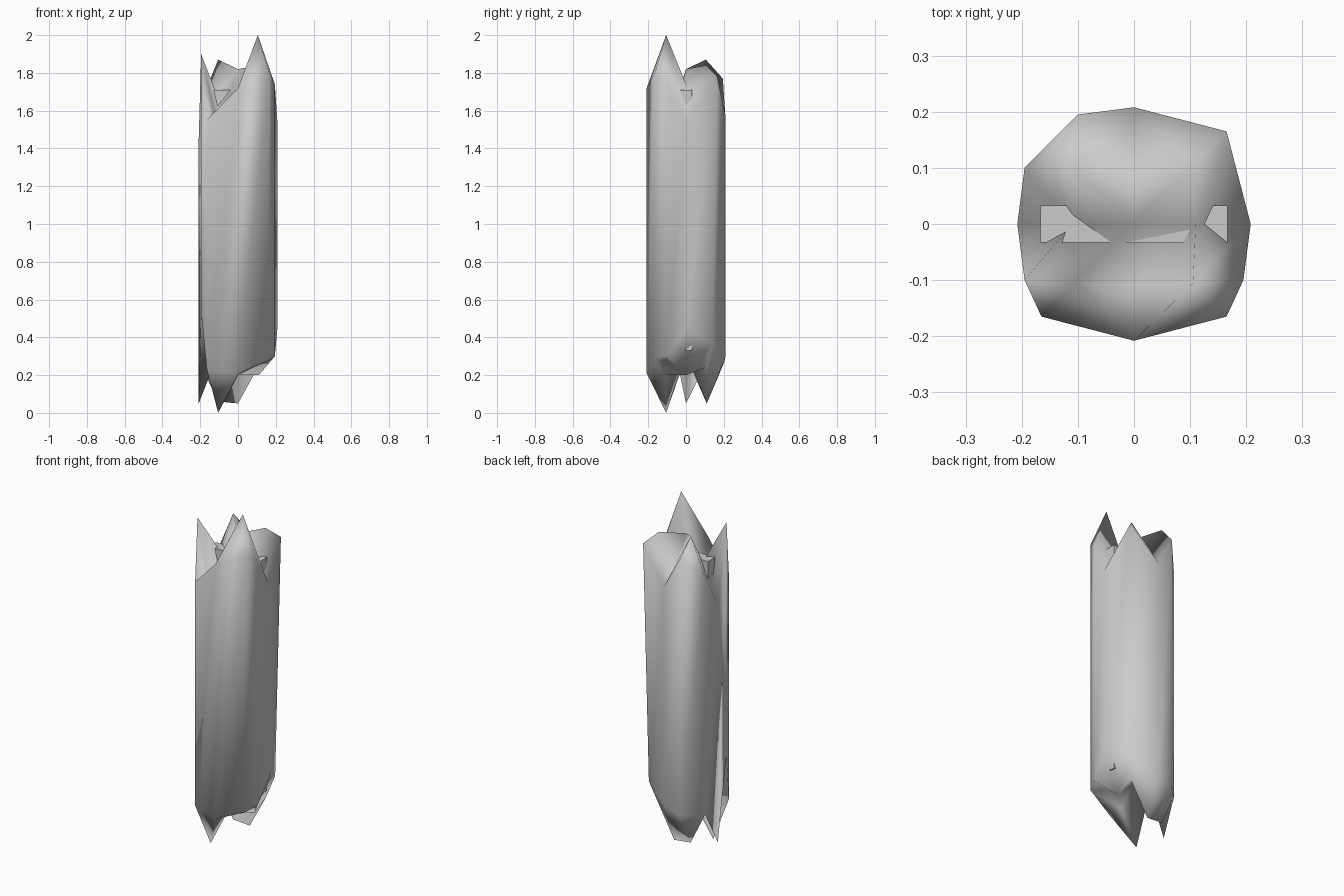
import bpy, bmesh

if "Cube" in bpy.data.objects:
    bpy.data.objects.remove(bpy.data.objects["Cube"])

# wall columns, counter-clockwise: x, y, top z, bottom z, matching inner point
COLUMNS = [
    (0, -.208, 1.72, .21, 0), (.165, -.165, 1.80, .28, 1), (.195, -.1, 1.74, .30, 1),
    (.208, 0, 1.55, .44, 2), (.165, .165, 1.78, .37, 3), (0, .208, 1.58, .29, 4),
    (-.1, .195, 1.77, .25, 5), (-.195, .1, 1.65, .25, 5), (-.208, 0, 1.45, .05, 6),
    (-.195, -.1, 1.90, .53, 6), (-.165, -.165, 1.55, .23, 7)]
# inner ring of each jagged end: x, y, top z, bottom z
INNER = [
    (0, -.11, 1.42, .20), (.105, -.105, 2.0, .28), (.11, 0, 1.74, .20),
    (.105, .105, 1.84, .24), (0, .11, 1.63, .05), (-.105, .105, 1.87, .06),
    (-.11, 0, 1.68, .30), (-.105, -.105, 1.50, 0)]


def add_quad(bm, a, b, c, d, use_ac):
    tris = ((a, b, c), (a, c, d)) if use_ac else ((a, b, d), (b, c, d))
    for t in tris:
        bm.faces.new(t)


def jagged_end(bm, ring, inner, centre, sign):
    n, m = len(ring), len(inner)
    for i in range(n):
        j = (i + 1) % n
        p, q = inner[COLUMNS[i][4]], inner[COLUMNS[j][4]]
        if p == q:
            bm.faces.new((ring[i], ring[j], p))
            continue
        # split along the diagonal that sticks out most,
        # except in the gap between the two rear-left lower spikes
        out = sign * (ring[i].co.z + q.co.z - ring[j].co.z - p.co.z) > 0
        if sign < 0 and i == 7:
            out = True
        add_quad(bm, ring[i], ring[j], q, p, out)
    # centre fan, with the tall spike cut free of the middle
    bm.faces.new((centre, inner[0], inner[2]))
    bm.faces.new((inner[0], inner[1], inner[2]))
    for i in range(2, m):
        bm.faces.new((centre, inner[i], inner[(i + 1) % m]))


# splintered shell
bm = bmesh.new()
top = [bm.verts.new((x, y, t)) for x, y, t, b, k in COLUMNS]
bottom = [bm.verts.new((x, y, b)) for x, y, t, b, k in COLUMNS]
bottom[4].co.xy = (.145, .14)
for i in range(len(top)):
    j = (i + 1) % len(top)
    bm.faces.new((bottom[i], bottom[j], top[j], top[i]))
for ring, col, cz, sign in ((top, 2, 1.82, 1), (bottom, 3, .32, -1)):
    inner = [bm.verts.new((p[0], p[1], p[col])) for p in INNER]
    jagged_end(bm, ring, inner, bm.verts.new((0, 0, cz)), sign)
bmesh.ops.recalc_face_normals(bm, faces=bm.faces)
for f in bm.faces:
    f.smooth = True
mesh = bpy.data.meshes.new("splintered_shell")
bm.to_mesh(mesh)
bm.free()
bpy.context.collection.objects.link(bpy.data.objects.new("splintered_shell", mesh))

# flat core bar inside, poking through near the top
bpy.ops.mesh.primitive_cube_add(size=1, location=(0, 0, 1.02))
core = bpy.context.object
core.name = "core_bar"
core.scale = (.333, .066, 1.38)
